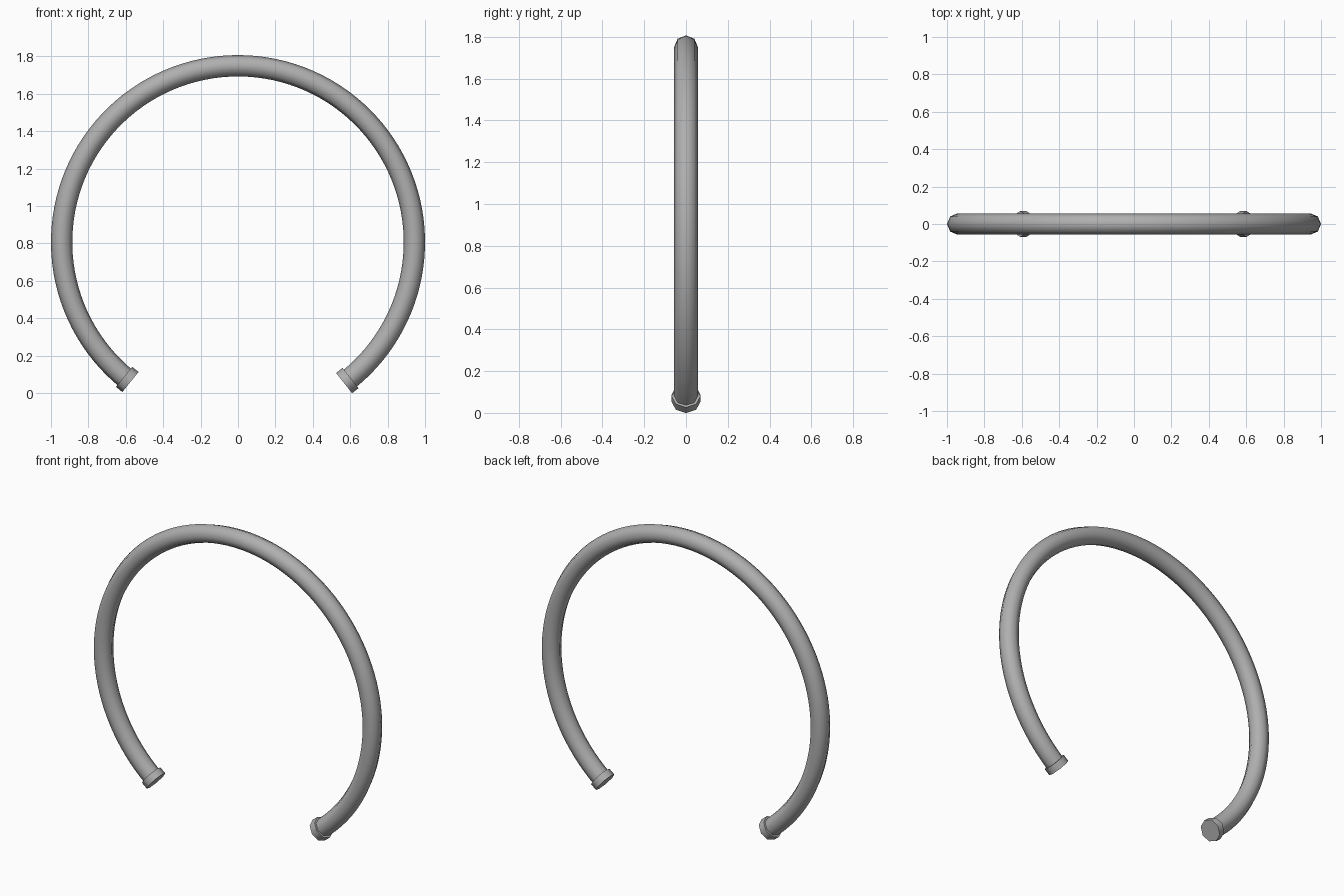
import bpy, bmesh
from math import sin, cos, radians, pi
from mathutils import Vector

if "Cube" in bpy.data.objects:
    bpy.data.objects.remove(bpy.data.objects["Cube"])

R, TUBE_R, CZ = 0.943, 0.057, 0.807   # ring radius, tube radius, ring centre height
CAP_R, CAP_LEN = 0.069, 0.044
SIDES = 8
LEFT, RIGHT = -38.9, 38.3             # cap angles measured from straight down

grey = bpy.data.materials.new("dark_grey")
grey.diffuse_color = (0.43, 0.43, 0.43, 1)
grey.use_nodes = True
grey.node_tree.nodes["Principled BSDF"].inputs["Base Color"].default_value = grey.diffuse_color


def frame(deg):
    """Centre point, outward direction and tangent on the ring."""
    a = radians(deg)
    out = Vector((sin(a), 0, -cos(a)))
    return Vector((0, 0, CZ)) + out * R, out, Vector((cos(a), 0, sin(a)))


def loft(name, stations):
    """Skin octagonal sections given as (centre, outward, radius), ends closed."""
    bm = bmesh.new()
    rings = []
    for c, out, r in stations:
        rings.append([bm.verts.new(c + out * (r * cos(2 * pi * i / SIDES))
                                   + Vector((0, r * sin(2 * pi * i / SIDES), 0)))
                      for i in range(SIDES)])
    for a, b in zip(rings, rings[1:]):
        for i in range(SIDES):
            j = (i + 1) % SIDES
            bm.faces.new((a[i], a[j], b[j], b[i]))
    bm.faces.new(rings[0])
    bm.faces.new(rings[-1])
    bmesh.ops.recalc_face_normals(bm, faces=bm.faces)
    me = bpy.data.meshes.new(name)
    bm.to_mesh(me)
    bm.free()
    me.materials.append(grey)
    ob = bpy.data.objects.new(name, me)
    bpy.context.collection.objects.link(ob)
    bpy.ops.object.select_all(action='DESELECT')
    ob.select_set(True)
    bpy.context.view_layer.objects.active = ob
    bpy.ops.object.shade_smooth_by_angle(angle=radians(50))
    return ob


# Open ring tube, running over the top from the right end to the left end
N = 96
span = 360 + LEFT - RIGHT
tube = []
for k in range(N + 1):
    c, out, _ = frame(RIGHT + span * k / N)
    tube.append((c, out, TUBE_R))
loft("ring_tube", tube)

# Short collar cap on each end
for name, deg in (("left_end_cap", LEFT), ("right_end_cap", RIGHT)):
    c, out, tan = frame(deg)
    loft(name, [(c + tan * (s * CAP_LEN / 2), out, CAP_R) for s in (-1, 1)])
